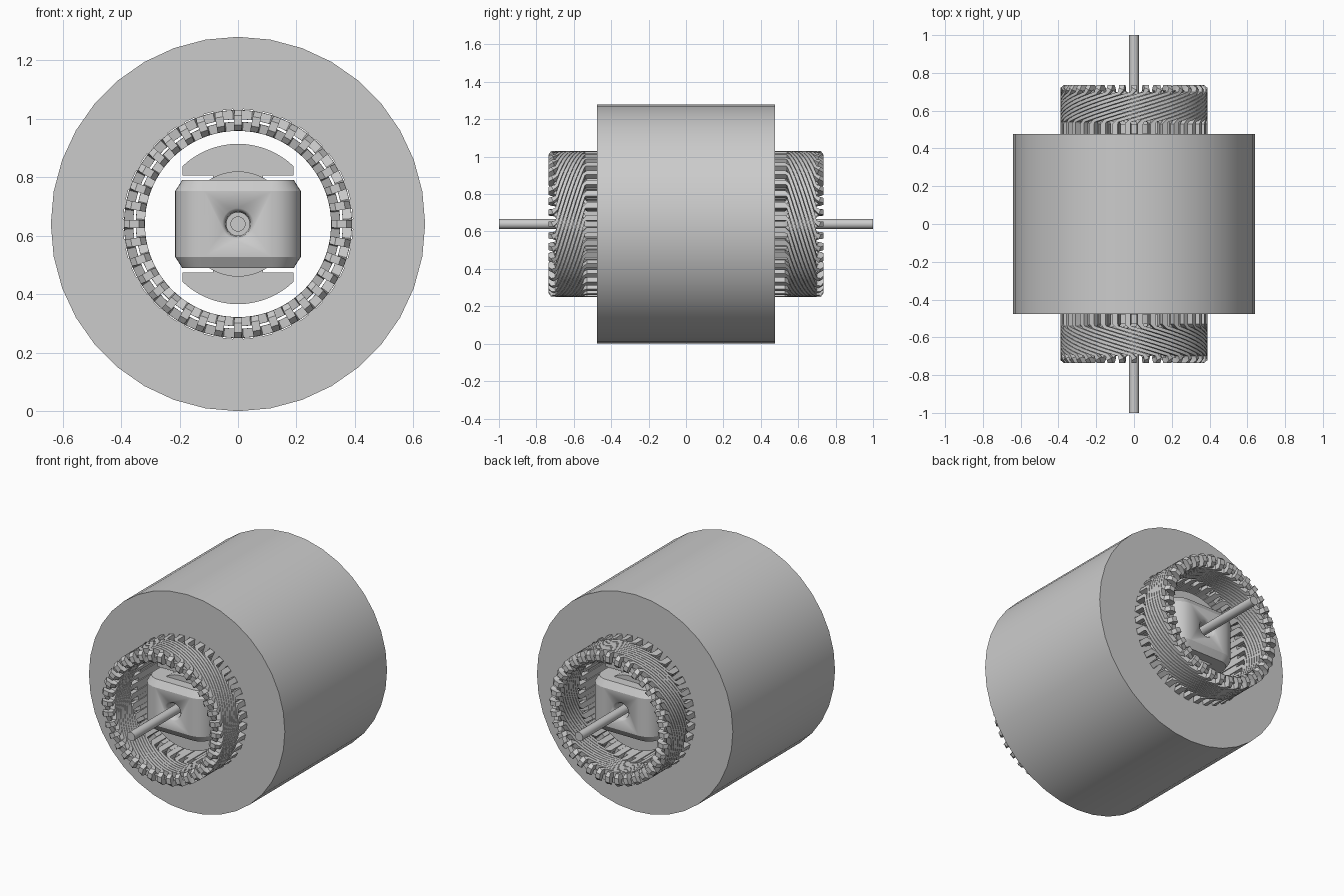
import bpy, bmesh
from math import sin, cos, radians, pi, asin
from mathutils import Vector

if "Cube" in bpy.data.objects:
    bpy.data.objects.remove(bpy.data.objects["Cube"])

ZC = 0.64      # height of the machine axis
SLOTS = 36


def finish(name, bm, smooth=30):
    bmesh.ops.remove_doubles(bm, verts=bm.verts, dist=1e-5)
    bmesh.ops.recalc_face_normals(bm, faces=bm.faces)
    me = bpy.data.meshes.new(name)
    bm.to_mesh(me)
    bm.free()
    ob = bpy.data.objects.new(name, me)
    ob.location.z = ZC
    bpy.context.collection.objects.link(ob)
    bpy.ops.object.select_all(action='DESELECT')
    ob.select_set(True)
    bpy.context.view_layer.objects.active = ob
    bpy.ops.object.shade_smooth_by_angle(angle=radians(smooth))
    return ob


def pol(r, deg, y=0):
    a = radians(deg)
    return Vector((r * sin(a), y, r * cos(a)))


def skin(bm, rings, caps=True):
    """Join equal-length rings of points with quads."""
    vs = [[bm.verts.new(p) for p in ring] for ring in rings]
    n = len(vs[0])
    for a, b in zip(vs, vs[1:]):
        for i in range(n):
            j = (i + 1) % n
            bm.faces.new((a[i], a[j], b[j], b[i]))
    if caps:
        bm.faces.new(vs[0])
        bm.faces.new(vs[-1])


def prism(name, pts, half):
    """Extrude an x/z outline along the axis."""
    bm = bmesh.new()
    skin(bm, [[(x, y, z) for x, z in pts] for y in (-half, half)])
    return finish(name, bm)


def lathe(name, profile, n=32):
    """Revolve (radius, y) pairs about the axis."""
    bm = bmesh.new()
    skin(bm, [[pol(r, 360 * i / n, y) for i in range(n)] for r, y in profile])
    return finish(name, bm)


# Stator core: one slotted sector repeated around the bore
bm = bmesh.new()
R_OUT, R_BORE, R_SLOT, L = 0.64, 0.322, 0.393, 0.477
for k in range(SLOTS):
    a0, mid, a1 = k * 10, k * 10 + 5, k * 10 + 10
    s = 3.1
    outline = [(R_OUT, a0), (R_OUT, a1), (R_BORE, a1), (R_BORE, mid + s),
               (R_SLOT, mid + s * 0.84), (R_SLOT, mid - s * 0.84),
               (R_BORE, mid - s), (R_BORE, a0)]
    lo = [bm.verts.new(pol(r, a, -L)) for r, a in outline]
    hi = [bm.verts.new(pol(r, a, L)) for r, a in outline]
    bm.faces.new(lo)
    bm.faces.new(hi)
    for i in (0, 2, 3, 4, 5, 6):
        bm.faces.new((lo[i], lo[i + 1], hi[i + 1], hi[i]))
finish("stator_core", bm)

# Hairpin path: outer leg, slanted run, end loop, inner slanted run, inner leg
SPAN, RO, RI = 75, 0.374, 0.334
# each entry: radius, angle, y, outward normal (radial, axial), half width
path = [(RO, 0, 0, (1, 0), .015), (RO, 0, .53, (1, 0), .015)]
STEPS = 12
for i in range(STEPS + 1):
    t = i / STEPS
    path.append((RO, 2 + (SPAN - 4) * t, .547 + .145 * t, (1, 0), .0085))
path += [(RO, SPAN, .712, (1, 0), .014), (RO - .008, SPAN, .721, (1, 1), .014)]
path += [(2 * (RO + RI) / 2 - r, 2 * SPAN - a, y, (-n[0], n[1]), w)
         for r, a, y, n, w in reversed(path)]


def hairpin(bm, start, side):
    pts = [pol(r, a + start, y) for r, a, y, n, w in path]
    rings = []
    for i, (r, a, y, n, w) in enumerate(path):
        tan = (pts[min(i + 1, len(pts) - 1)] - pts[max(i - 1, 0)]).normalized()
        nor = pol(n[0], a + start, n[1])
        nor = (nor - tan * nor.dot(tan)).normalized()
        across = tan.cross(nor)
        ring = [pts[i] + across * w * u + nor * .0155 * v
                for u, v in ((-1, -1), (1, -1), (1, 1), (-1, 1))]
        rings.append([(p.x, p.y * side, p.z) for p in ring])
    skin(bm, rings)


# Windings at both ends, mirrored
for name, side in (("front_winding", -1), ("back_winding", 1)):
    bm = bmesh.new()
    for k in range(SLOTS):
        hairpin(bm, k * 10 + 5, side)
    finish(name, bm)

# Rotor shaft and hub
lathe("shaft", [(.026, -1), (.026, 1)], 24)
lathe("rotor_hub", [(.18, -.53), (.18, .53)], 48)
prism("pole_neck", [(-.085, -.18), (.085, -.18), (.085, .18), (-.085, .18)], .48)

# Pole shoes above and below
R_SHOE = .274
half_angle = asin(.19 / R_SHOE)
for name, s in (("upper_pole_shoe", 1), ("lower_pole_shoe", -1)):
    arc = [(R_SHOE * sin(half_angle * t / 8), s * R_SHOE * cos(half_angle * t / 8))
           for t in range(-8, 9)]
    prism(name, [(-.19, s * .165)] + arc + [(.19, s * .165)], .48)


# Rotor coil: rounded block with chamfered top and bottom
def rounded(inset, z):
    cr, pts = .10 - inset, []
    for q, (sx, sy) in enumerate(((1, 1), (-1, 1), (-1, -1), (1, -1))):
        for i in range(9):
            a = pi / 2 * (q + i / 8)
            pts.append((sx * .115 + cr * cos(a), sy * .51 + cr * sin(a), z))
    return pts


bm = bmesh.new()
skin(bm, [rounded(i, z) for i, z in ((.024, -.15), (0, -.112), (0, .112), (.024, .15))])
coil = finish("rotor_coil", bm)

# Flared shaft opening through the coil
cutter = lathe("shaft_hole_cutter",
               [(.065, -.63), (.054, -.61), (.044, -.597), (.04, -.57),
                (.04, .57), (.044, .597), (.054, .61), (.065, .63)])
cutter.hide_render = True
cutter.hide_set(True)
cut = coil.modifiers.new("shaft_hole", 'BOOLEAN')
cut.operation = 'DIFFERENCE'
cut.object = cutter
